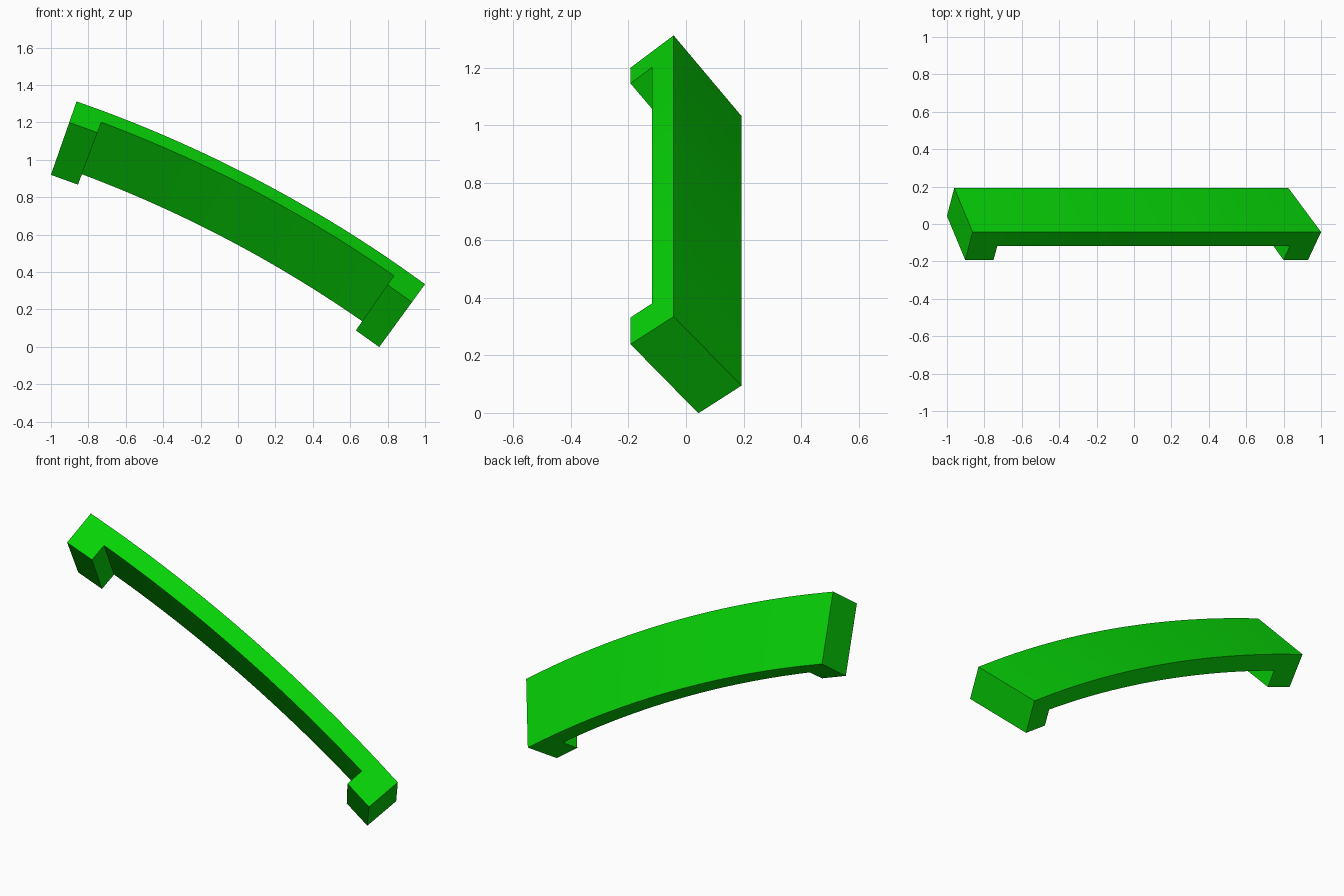
import bpy
import bmesh
import math
from mathutils import Vector

cube = bpy.data.objects.get("Cube")
if cube:
    bpy.data.objects.remove(cube, do_unlink=True)

# Arc of the handle: bends around an axis parallel to y
RADIUS = 7.18
START, END = math.radians(19.25), math.radians(36.1)
FOOT = 0.163 / RADIUS            # angular length of each foot
SEGMENTS = 28
TOP_EDGE = Vector((-0.863, -0.043, 1.312))   # outer top corner at the start
CENTRE = TOP_EDGE - RADIUS * Vector((math.sin(START), 0, math.cos(START)))

# Tilted rectangular section, as (y, radial) vectors from the outer corner
WIDTH = Vector((0.236, -0.297))
DEPTH = Vector((-0.150, -0.119))


def bend(angle, w, d):
    """Place a point of the straight bar (w, d from 0 to 1) on the arc."""
    off = WIDTH * w + DEPTH * d
    r = RADIUS + off.y
    return CENTRE + Vector((r * math.sin(angle), off.x, r * math.cos(angle)))


def make_material(name, colour):
    mat = bpy.data.materials.new(name)
    mat.use_nodes = True
    mat.diffuse_color = colour
    mat.node_tree.nodes["Principled BSDF"].inputs["Base Color"].default_value = colour
    return mat


green = make_material("bright green", (0.002, 0.65, 0.002, 1))

# Straight bar of half depth; stations line up with the feet
inner = [START + FOOT + (END - START - 2 * FOOT) * i / SEGMENTS for i in range(SEGMENTS + 1)]
stations = [START] + inner + [END]
bm = bmesh.new()
rings = [[bm.verts.new((a, w, d)) for w, d in ((0, 0), (1, 0), (1, 0.5), (0, 0.5))]
         for a in stations]
undersides = []
for r0, r1 in zip(rings, rings[1:]):
    for k in range(4):
        n = (k + 1) % 4
        face = bm.faces.new((r0[k], r0[n], r1[n], r1[k]))
        if k == 2:
            undersides.append(face)
bm.faces.new(rings[0])
bm.faces.new(rings[-1])

# Mounting feet pulled out of the underside at both ends
feet = bmesh.ops.extrude_discrete_faces(bm, faces=[undersides[0], undersides[-1]])["faces"]
for face in feet:
    for v in face.verts:
        v.co.z = 1.0

# Bend the whole bar
for v in bm.verts:
    v.co = bend(*v.co)
bmesh.ops.recalc_face_normals(bm, faces=bm.faces[:])

mesh = bpy.data.meshes.new("curved_handle")
bm.to_mesh(mesh)
bm.free()
handle = bpy.data.objects.new("curved_handle", mesh)
bpy.context.collection.objects.link(handle)
mesh.materials.append(green)

# Smooth along the bend, sharp at the corners
bpy.ops.object.select_all(action='DESELECT')
handle.select_set(True)
bpy.context.view_layer.objects.active = handle
bpy.ops.object.shade_smooth_by_angle(angle=math.radians(30))
